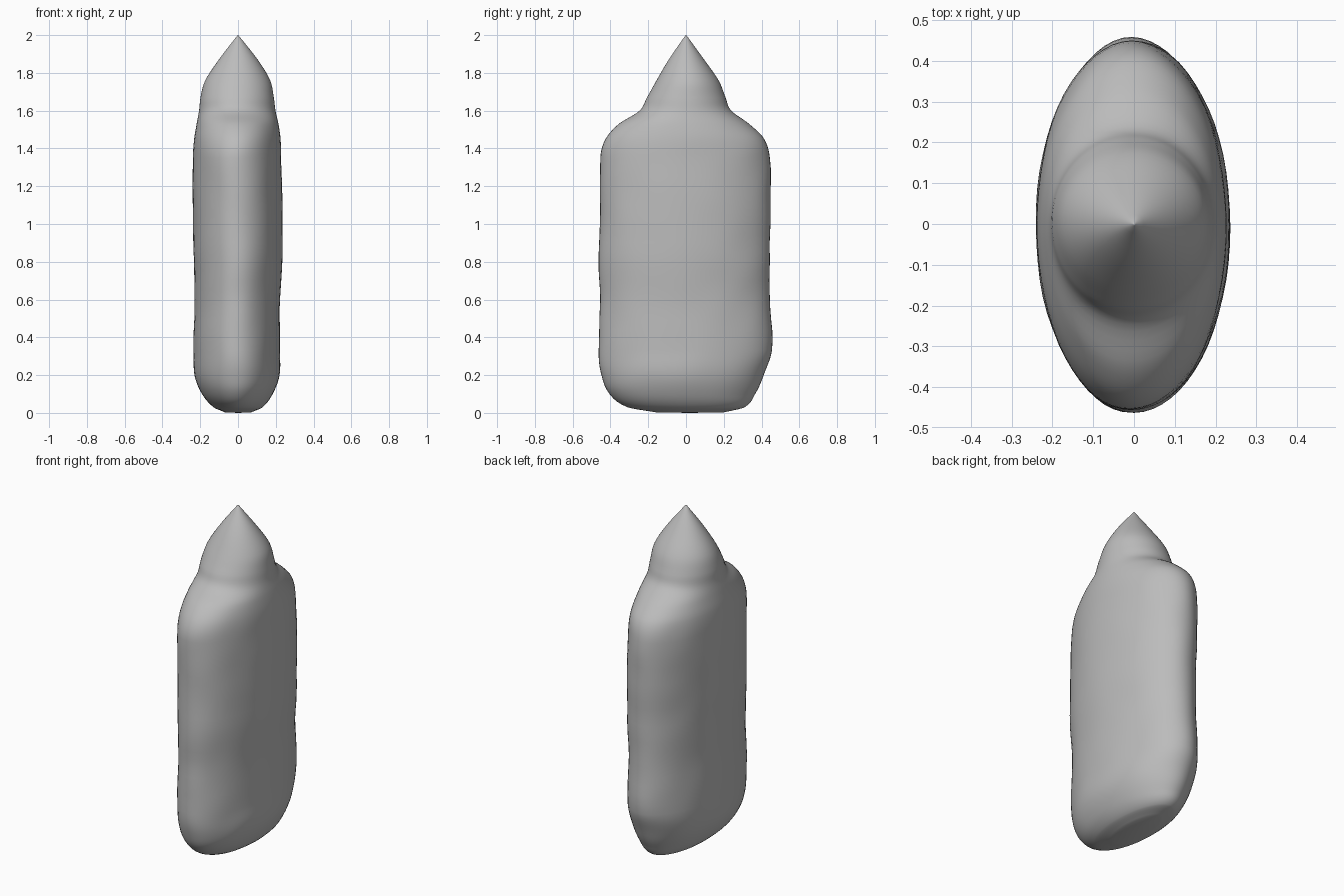
import bpy
import bmesh
import math
from mathutils import Vector, noise

cube = bpy.data.objects.get("Cube")
if cube:
    bpy.data.objects.remove(cube, do_unlink=True)

SIDES = 64
STEPS = 5

# Cross-sections: height, right side, left side, front, back
SECTIONS = [Vector(row) for row in (
    (0.003, -.07, .07, -.16, .20),
    (0.03, -.13, .13, -.31, .31),
    (0.10, -.19, .185, -.405, .365),
    (0.20, -.23, .22, -.447, .41),
    (0.33, -.235, .222, -.462, .455),
    (0.60, -.23, .222, -.455, .443),
    (0.85, -.236, .236, -.462, .443),
    (1.10, -.24, .236, -.455, .447),
    (1.35, -.24, .228, -.453, .445),
    (1.45, -.233, .224, -.425, .415),
    (1.53, -.219, .213, -.355, .335),
    (1.60, -.206, .199, -.245, .24),
    (1.67, -.199, .19, -.206, .209),
    (1.76, -.173, .17, -.157, .172),
    (1.87, -.102, .105, -.092, .096),
    (1.997, -.004, .004, -.004, .004),
)]


def smooth_between(a, b, c, d, t):
    """Curve from b to c whose tangents follow the neighbours."""
    span = c[0] - b[0]
    m0 = (c - a) * (span / (c[0] - a[0]))
    m1 = (d - b) * (span / (d[0] - b[0]))
    s = t * t
    q = s * t
    return (b * (2 * q - 3 * s + 1) + m0 * (q - 2 * s + t)
            + c * (3 * s - 2 * q) + m1 * (q - s))


def refined(rows):
    result = []
    for i in range(len(rows) - 1):
        a, d = rows[max(i - 1, 0)], rows[min(i + 2, len(rows) - 1)]
        result += [smooth_between(a, rows[i], rows[i + 1], d, k / STEPS)
                   for k in range(STEPS)]
    return result + [rows[-1]]


def section_ring(bm, row):
    """Oval ring with gentle hand-shaped unevenness."""
    z, right, left, front, back = row
    ring = []
    for i in range(SIDES):
        angle = math.tau * i / SIDES
        c, s = math.cos(angle), math.sin(angle)
        x = (right + left) / 2 + c * (left - right) / 2
        y = (front + back) / 2 + s * (back - front) / 2
        lump = 1 + 0.012 * noise.noise(Vector((x, y, z)) * 6)
        ring.append(bm.verts.new((x * lump, y * lump, z)))
    return ring


# Body with pointed top, lofted through the ovals
bm = bmesh.new()
rings = [section_ring(bm, row) for row in refined(SECTIONS)]
for low, high in zip(rings, rings[1:]):
    for i in range(SIDES):
        j = (i + 1) % SIDES
        bm.faces.new((low[i], low[j], high[j], high[i]))
base = bm.verts.new((0, 0.02, 0))
tip = bm.verts.new((0, 0, 2))
for i in range(SIDES):
    j = (i + 1) % SIDES
    bm.faces.new((base, rings[0][j], rings[0][i]))
    bm.faces.new((tip, rings[-1][i], rings[-1][j]))
bmesh.ops.recalc_face_normals(bm, faces=bm.faces)
mesh = bpy.data.meshes.new("pointed_body")
bm.to_mesh(mesh)
bm.free()
body = bpy.data.objects.new("pointed_body", mesh)
bpy.context.collection.objects.link(body)

# Plain grey finish
grey = bpy.data.materials.new("plain_grey")
grey.use_nodes = True
colour = (0.5, 0.5, 0.5, 1)
grey.diffuse_color = colour
grey.node_tree.nodes["Principled BSDF"].inputs["Base Color"].default_value = colour
mesh.materials.append(grey)

bpy.context.view_layer.objects.active = body
body.select_set(True)
bpy.ops.object.shade_smooth_by_angle(angle=math.radians(50))
